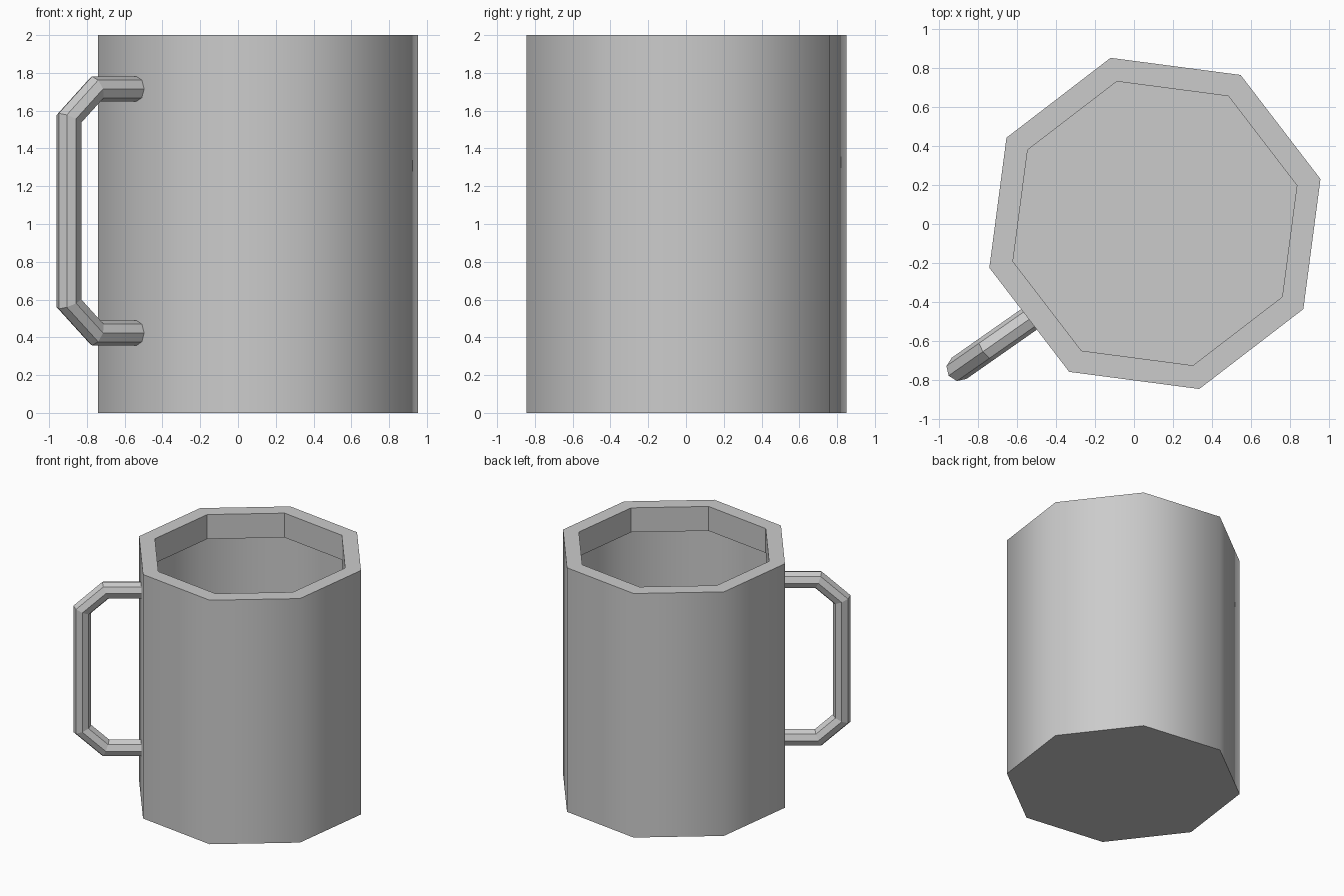
import bpy, bmesh, math
from mathutils import Vector

if "Cube" in bpy.data.objects:
    bpy.data.objects.remove(bpy.data.objects["Cube"])

SIDES = 8
CX, CY = 0.107, 0.003


def make_object(name, bm):
    bmesh.ops.recalc_face_normals(bm, faces=bm.faces)
    mesh = bpy.data.meshes.new(name)
    bm.to_mesh(mesh)
    bm.free()
    obj = bpy.data.objects.new(name, mesh)
    bpy.context.collection.objects.link(obj)
    return obj


def bridge(bm, a, b, smooth=False):
    n = len(a)
    for i in range(n):
        f = bm.faces.new((a[i], a[(i + 1) % n], b[(i + 1) % n], b[i]))
        f.smooth = smooth


# mug body: smooth outer wall, flat base, flat rim with a short inner lip
bm = bmesh.new()


def octagon(radius, z):
    angles = [math.radians(15) + math.tau * i / SIDES for i in range(SIDES)]
    return [bm.verts.new((CX + radius * math.cos(a), CY + radius * math.sin(a), z)) for a in angles]


base, top = octagon(0.877, 0), octagon(0.877, 2)
rim, lip = octagon(0.752, 2), octagon(0.752, 1.8)
bm.faces.new(base[::-1])
bridge(bm, base, top, smooth=True)
bridge(bm, top, rim)
bridge(bm, rim, lip)
make_object("mug_body", bm)

# handle: eight-sided tube with mitred corners, in a vertical plane at 35 degrees
ang = math.radians(215)
out = Vector((math.cos(ang), math.sin(ang), 0))
side = Vector((-out.y, out.x, 0))
origin = Vector((-0.54, -0.49, 0))
profile = [(-0.02, 1.715), (0.259, 1.715), (0.433, 1.557),
           (0.433, 0.58), (0.259, 0.423), (-0.02, 0.423)]
path = [origin + out * s + Vector((0, 0, z)) for s, z in profile]
radius = 0.066

bm = bmesh.new()
rings = []
for i, p in enumerate(path):
    d_in = (p - path[i - 1]).normalized() if i else (path[1] - p).normalized()
    d_out = (path[i + 1] - p).normalized() if i < len(path) - 1 else d_in
    tangent = (d_in + d_out).normalized()
    normal = side.cross(tangent) / tangent.dot(d_in)
    rings.append([bm.verts.new(p + radius * (math.cos(a) * normal + math.sin(a) * side))
                  for a in (math.tau * k / SIDES for k in range(SIDES))])
for a, b in zip(rings, rings[1:]):
    bridge(bm, a, b)
bm.faces.new(rings[0])
bm.faces.new(rings[-1])
make_object("handle", bm)
